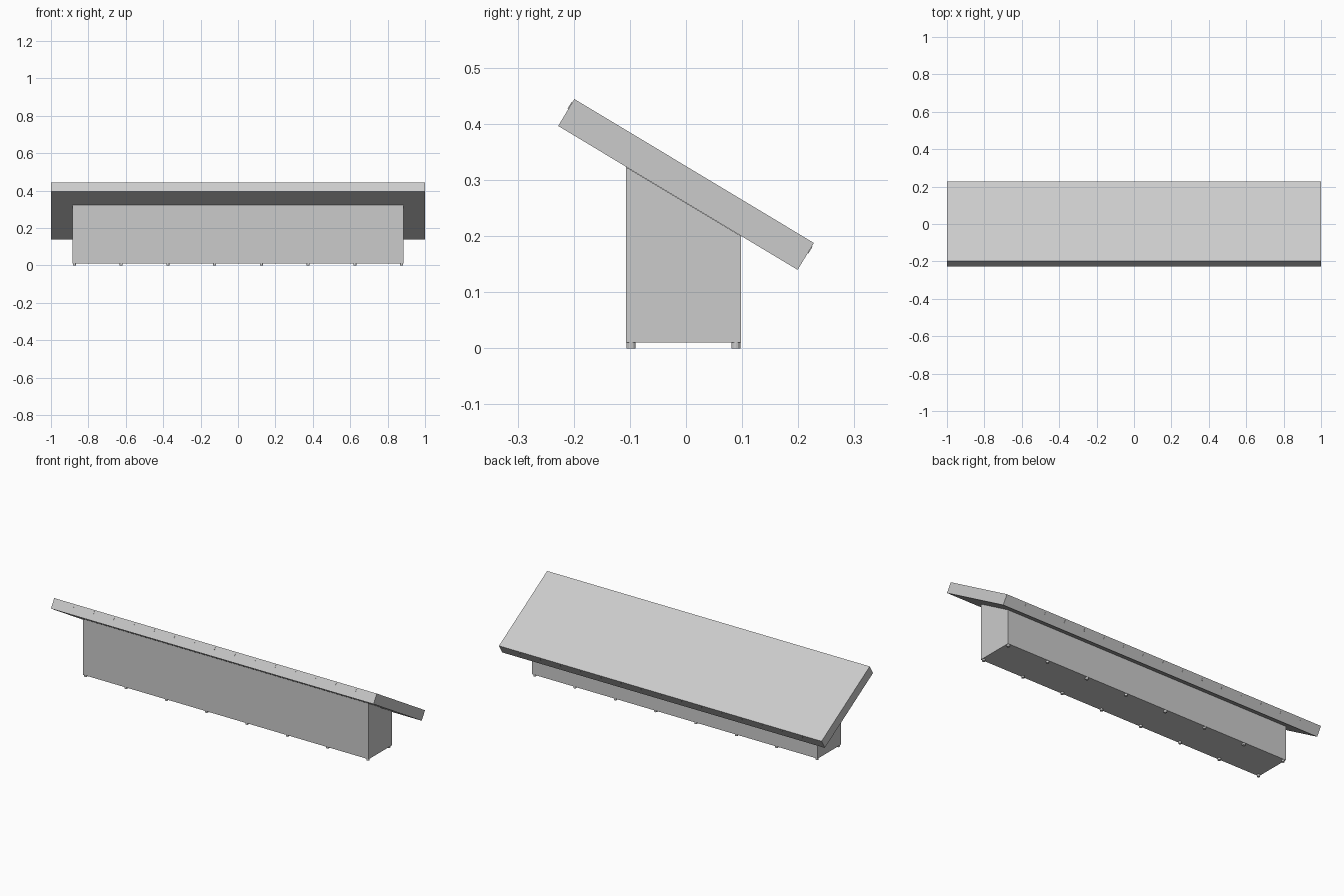
import bpy, bmesh
from math import radians
from mathutils import Matrix, Vector

if "Cube" in bpy.data.objects:
    bpy.data.objects.remove(bpy.data.objects["Cube"])

TILT = Matrix.Translation((0, 0, 0.292)) @ Matrix.Rotation(radians(-31), 4, 'X')
LENGTH, THICK = 0.498, 0.056


def finish(name, bm):
    bmesh.ops.recalc_face_normals(bm, faces=bm.faces)
    mesh = bpy.data.meshes.new(name)
    bm.to_mesh(mesh)
    bm.free()
    obj = bpy.data.objects.new(name, mesh)
    bpy.context.collection.objects.link(obj)
    return obj


def extrude_profile(name, profile, half_width):
    """Extrude a y-z outline symmetrically along x."""
    bm = bmesh.new()
    face = bm.faces.new([bm.verts.new((-half_width, y, z)) for y, z in profile])
    result = bmesh.ops.extrude_face_region(bm, geom=[face])
    verts = [v for v in result["geom"] if isinstance(v, bmesh.types.BMVert)]
    bmesh.ops.translate(bm, verts=verts, vec=(half_width * 2, 0, 0))
    return finish(name, bm)


# Sloping roof slab
bm = bmesh.new()
bmesh.ops.create_cube(bm, size=1, matrix=TILT @ Matrix.Diagonal((2, LENGTH, THICK, 1)))
finish("sloping_slab", bm)

# Base box, cut off at the slope of the slab
extrude_profile("base_box", [(-0.107, 0.01), (0.098, 0.01),
                             (0.098, 0.2), (-0.107, 0.323)], 0.885)

# Two rows of small round feet
bm = bmesh.new()
for i in range(8):
    for y in (-0.098, 0.089):
        bmesh.ops.create_cone(bm, cap_ends=True, segments=12, radius1=0.008,
                              radius2=0.008, depth=0.01,
                              matrix=Matrix.Translation((-0.875 + 0.25 * i, y, 0.005)))
finish("feet", bm)

# Tiny studs along the upper part of both long edges
bm = bmesh.new()
for i in range(15):
    for side in (-1, 1):
        pos = Matrix.Translation((-0.875 + 0.125 * i, side * LENGTH / 2, 0.014))
        bmesh.ops.create_cube(bm, size=1,
                              matrix=TILT @ pos @ Matrix.Diagonal((0.004, 0.003, 0.014, 1)))
finish("edge_studs", bm)
